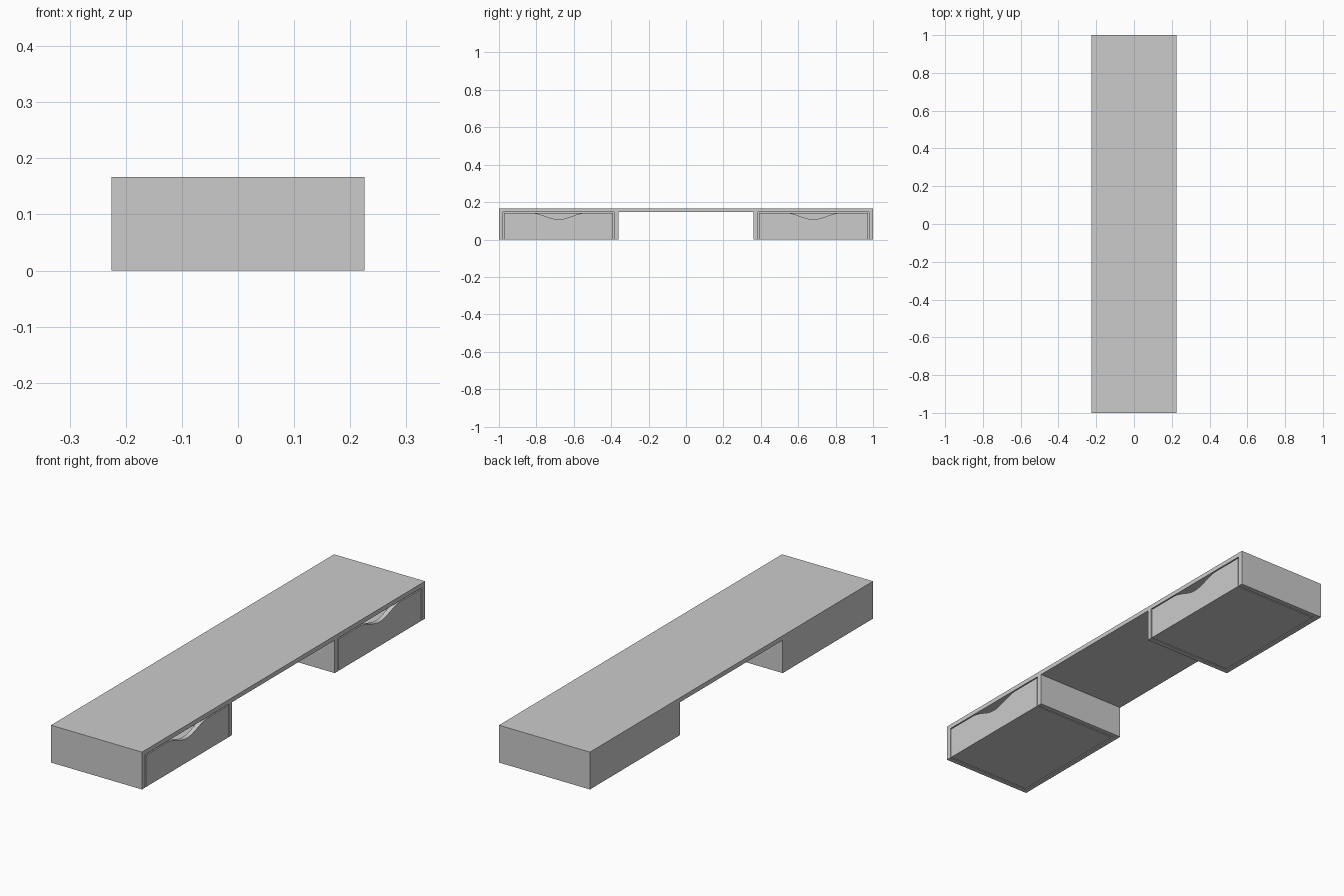
import bpy, bmesh, math

if "Cube" in bpy.data.objects:
    bpy.data.objects.remove(bpy.data.objects["Cube"])

X, TOP, T = 0.225, 0.167, 0.020       # half depth, overall height, panel thickness
UNDER = TOP - T                       # underside of the desktop
Y_IN, Y_OUT, W = 0.362, 1.0, 0.0225   # drawer housing extents and wall thickness
GAP = 0.005


def finish(name, bm):
    bmesh.ops.recalc_face_normals(bm, faces=bm.faces)
    me = bpy.data.meshes.new(name)
    bm.to_mesh(me)
    bm.free()
    ob = bpy.data.objects.new(name, me)
    bpy.context.collection.objects.link(ob)
    return ob


def box(name, x, y, z):
    y = sorted(y)
    bm = bmesh.new()
    bmesh.ops.create_cube(bm, size=1)
    for v in bm.verts:
        v.co = [(a + b) / 2 + c * (b - a) for (a, b), c in zip((x, y, z), v.co)]
    return finish(name, bm)


def drawer_front(name, yc, half, z0, z1):
    # Panel outline with a soft bell-shaped finger cutout in the top edge
    pts = [(yc - half, z0), (yc + half, z0), (yc + half, z1)]
    n, reach, depth = 24, 0.145, 0.034
    for i in range(n + 1):
        t = 1 - 2 * i / n
        pts.append((yc + reach * t, z1 - depth * 0.5 * (1 + math.cos(math.pi * t))))
    pts.append((yc - half, z1))
    bm = bmesh.new()
    face = bm.faces.new([bm.verts.new((X - T, y, z)) for y, z in pts])
    ext = bmesh.ops.extrude_face_region(bm, geom=[face], use_keep_orig=True)
    for v in ext["geom"]:
        if isinstance(v, bmesh.types.BMVert):
            v.co.x = X
    return finish(name, bm)


# Long desktop slab
box("desktop", (-X, X), (-1, 1), (UNDER, TOP))

for s, side in ((-1, "left"), (1, "right")):
    # Housing: two side walls and a back, open underneath
    box(side + "_outer_wall", (-X, X), (s * (Y_OUT - W), s * Y_OUT), (0, UNDER))
    box(side + "_inner_wall", (-X, X), (s * Y_IN, s * (Y_IN + W)), (0, UNDER))
    box(side + "_back_panel", (-X, -X + T), (s * (Y_IN + W), s * (Y_OUT - W)), (0, UNDER))

    # Drawer: front, bottom, sides and back
    a, b = Y_IN + W + GAP, Y_OUT - W - GAP
    z1 = UNDER - GAP
    xb, xf = -X + T + GAP, X - T
    drawer_front(side + "_drawer_front", s * (a + b) / 2, (b - a) / 2, 0, z1)
    box(side + "_drawer_bottom", (xb, xf), (s * a, s * b), (0, 0.015))
    box(side + "_drawer_inner_side", (xb, xf), (s * a, s * (a + T)), (0.015, z1))
    box(side + "_drawer_outer_side", (xb, xf), (s * (b - T), s * b), (0.015, z1))
    box(side + "_drawer_back", (xb, xb + T), (s * (a + T), s * (b - T)), (0.015, z1))
